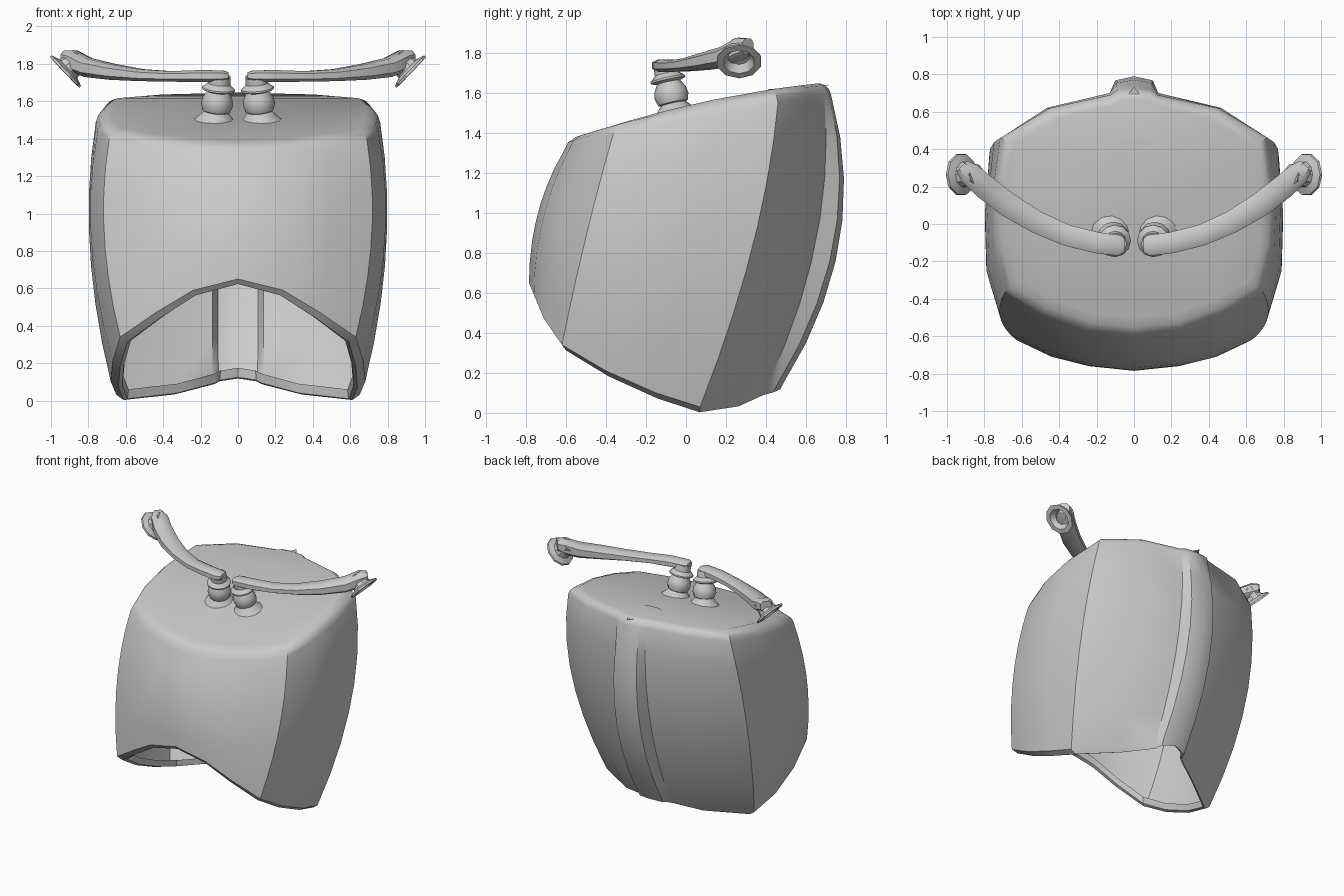
import bpy, bmesh, math
from mathutils import Vector

if "Cube" in bpy.data.objects:
    bpy.data.objects.remove(bpy.data.objects["Cube"])


def build(name, rings, cap_start=False, cap_end=False, angle=32, flip_to_top=False):
    """Skin a list of closed rings into one shaded object."""
    bm = bmesh.new()
    rows = [[bm.verts.new(p) for p in ring] for ring in rings]
    n = len(rows[0])
    for a, b in zip(rows, rows[1:]):
        for i in range(n):
            j = (i + 1) % n
            bm.faces.new((a[i], a[j], b[j], b[i]))
    if cap_start:
        bm.faces.new(rows[0][::-1])
    if cap_end:
        bm.faces.new(rows[-1])
    bmesh.ops.remove_doubles(bm, verts=bm.verts, dist=0.0005)
    bmesh.ops.recalc_face_normals(bm, faces=bm.faces)
    if flip_to_top:
        bm.normal_update()
        if max(bm.faces, key=lambda f: f.calc_area()).normal.z < 0:
            bmesh.ops.reverse_faces(bm, faces=bm.faces)
    mesh = bpy.data.meshes.new(name)
    bm.to_mesh(mesh)
    bm.free()
    ob = bpy.data.objects.new(name, mesh)
    bpy.context.collection.objects.link(ob)
    bpy.ops.object.select_all(action='DESELECT')
    ob.select_set(True)
    bpy.context.view_layer.objects.active = ob
    bpy.ops.object.shade_smooth_by_angle(angle=math.radians(angle))
    return ob


def lathe(name, profile, loc, axis, segs):
    """Spin (radius, height) pairs around an arbitrary axis."""
    q = Vector((0, 0, 1)).rotation_difference(Vector(axis))
    rings = []
    for r, h in profile:
        rings.append([Vector(loc) + q @ Vector((r * math.cos(2 * math.pi * i / segs),
                                                r * math.sin(2 * math.pi * i / segs), h))
                      for i in range(segs)])
    return build(name, rings, True, True)


def top_z(y):
    return 1.535 + 0.235 * y - 0.1 * y * y


# Shell columns from front centre to back ridge: top, middle, bottom
columns = [
    ((0, -.61, 1.31), (0, -.74, 1.0), (0, -.785, .65)),
    ((.25, -.58, 1.325), (.26, -.715, .97), (.24, -.76, .59)),
    ((.49, -.49, 1.35), (.50, -.63, .92), (.44, -.71, .47)),
    ((.69, -.365, 1.39), (.715, -.50, .88), (.63, -.62, .34)),
    ((.75, -.12, 1.44), (.785, -.27, .85), (.67, -.40, .21)),
    ((.76, .15, 1.49), (.793, 0, .82), (.68, -.15, .10)),
    ((.715, .46, 1.55), (.772, .33, .82), (.65, .07, .03)),
    ((.45, .62, 1.58), (.46, .55, .84), (.36, .27, .06)),
    ((.125, .69, 1.59), (.135, .65, .86), (.135, .395, .115)),
    ((.09, .715, 1.59), (.105, .74, .86), (.105, .45, .13)),
    ((0, .725, 1.59), (0, .768, .86), (0, .485, .145)),
]
columns += [tuple((-x, y, z) for x, y, z in c) for c in columns[-2:0:-1]]


def bow(c, t):
    a, b, d = map(Vector, c)
    return a * (1 - t) * (1 - 2 * t) + b * 4 * t * (1 - t) + d * t * (2 * t - 1)


def bevel(c, t):
    """Rounded edge running from the top (t=0) to the wall (t=1)."""
    o = Vector(c[0])
    y = o.y * (.82 if o.y < 0 else .92)
    i = Vector((o.x * .9, y, top_z(y)))
    k = Vector((o.x * .85 + i.x * .15, o.y * .85 + i.y * .15, i.z * .85 + o.z * .15))
    return i * (1 - t) ** 2 + k * 2 * t * (1 - t) + o * t * t


def lip(c, s, dz):
    x, y, z = c[2]
    return Vector((x * s, .03 + (y - .03) * (s + .03), z + dz))


shell_rings = [[bevel(c, k / 3) for c in columns] for k in range(3)]
shell_rings += [[bow(c, k / 7) for c in columns] for k in range(8)]
# bottom lip, turned inward and up
shell_rings += [[lip(c, s, dz) for c in columns]
                for s, dz in ((.94, -.027), (.91, -.02), (.90, .03))]
build("helmet_shell", shell_rings, cap_start=True, angle=36, flip_to_top=True)

# Faceted end of the back ridge, fanning onto the top
fan = []
for i in range(8):
    a = math.pi * (-.05 + 1.1 * i / 7)
    y = .50 - .10 * math.sin(a)
    fan.append(Vector((.155 * math.cos(a), y, top_z(y) + .016 * math.sin(a) - .012)))
tip = Vector((0, .735, 1.64))
build("ridge_end", [fan, [tip] * 8], cap_start=True, angle=3)

# Ball mounts, curved arms and end cups, on both sides
mount = [(.115, -.035), (.112, -.01), (.065, .04), (.075, .045), (.086, .08), (.08, .115),
         (.06, .15), (.088, .16), (.088, .17), (.06, .195), (.058, .24)]
cup = [(.055, -.06), (.062, .0), (.07, .03), (.112, .045), (.115, .058), (.08, .06),
       (.055, .02)]
# arm path: x, y, z, half width, half height
path = [(.05, -.115, 1.735, .035, .02), (.08, -.115, 1.735, .055, .03),
        (.20, -.10, 1.735, .057, .032), (.36, -.06, 1.733, .057, .028),
        (.52, .01, 1.74, .06, .032), (.67, .10, 1.757, .065, .042),
        (.80, .20, 1.78, .065, .050), (.88, .27, 1.815, .06, .058),
        (.92, .31, 1.83, .04, .04)]


def squared(v):
    return math.copysign(abs(v) ** .75, v)


for side, label in ((1, "right"), (-1, "left")):
    lathe("ball_mount_" + label, mount, (side * .12, -.055, 1.505), (-side * .1, -.22, 1), 12)
    lathe("end_cup_" + label, cup, (side * .885, .265, 1.795), (side * .72, 0, -.69), 10)
    rings = []
    for k, (x, y, z, w, h) in enumerate(path):
        a, b = path[max(k - 1, 0)], path[min(k + 1, len(path) - 1)]
        d = Vector((b[0] - a[0], b[1] - a[1], 0)).normalized()
        across = Vector((-d.y, d.x, 0))
        ring = []
        for i in range(8):
            t = 2 * math.pi * (i + .5) / 8
            p = Vector((x, y, z)) + across * (w * 1.06 * squared(math.cos(t)))
            p.z += h * 1.06 * squared(math.sin(t))
            p.x *= side
            ring.append(p)
        rings.append(ring)
    build("arm_" + label, rings, True, True, angle=40)
